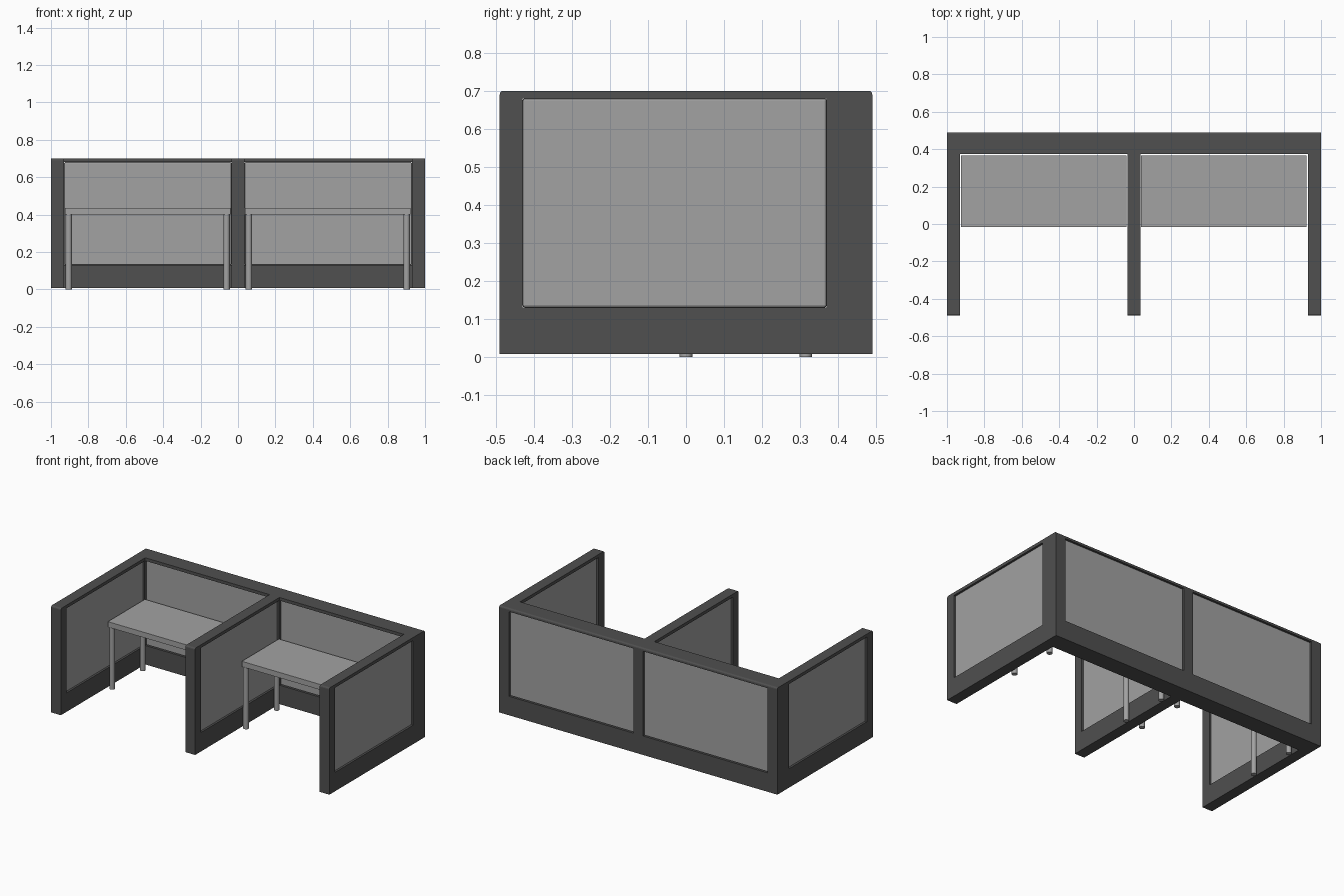
import bpy, bmesh

if "Cube" in bpy.data.objects:
    bpy.data.objects.remove(bpy.data.objects["Cube"])


def finish(name, bm):
    bmesh.ops.recalc_face_normals(bm, faces=bm.faces)
    me = bpy.data.meshes.new(name)
    bm.to_mesh(me)
    bm.free()
    ob = bpy.data.objects.new(name, me)
    bpy.context.collection.objects.link(ob)
    return ob


def box(name, x, y, z, bevel=0.0):
    bm = bmesh.new()
    bmesh.ops.create_cube(bm, size=1)
    for v in bm.verts:
        for i, (a, b) in enumerate((x, y, z)):
            v.co[i] = a if v.co[i] < 0 else b
    if bevel:
        bmesh.ops.bevel(bm, geom=bm.edges[:], offset=bevel, segments=2,
                        profile=0.5, affect='EDGES')
    return finish(name, bm)


def paint(ob, mat):
    ob.data.materials.append(mat)


frame_mat = bpy.data.materials.new("dark_frame")
frame_mat.diffuse_color = (0.08, 0.08, 0.08, 1)
frame_mat.use_nodes = True
frame_mat.node_tree.nodes["Principled BSDF"].inputs["Base Color"].default_value = frame_mat.diffuse_color
desk_mat = bpy.data.materials.new("grey")
desk_mat.diffuse_color = (0.36, 0.36, 0.36, 1)
desk_mat.use_nodes = True
desk_mat.node_tree.nodes["Principled BSDF"].inputs["Base Color"].default_value = desk_mat.diffuse_color

# Partition frame: E-shaped plan, extruded upwards
F, I, B = -0.49, 0.375, 0.49
plan = [(-1, F), (-0.93, F), (-0.93, I), (-0.035, I), (-0.035, F), (0.035, F),
        (0.035, I), (0.93, I), (0.93, F), (1, F), (1, B), (-1, B)]
bm = bmesh.new()
face = bm.faces.new([bm.verts.new((x, y, 0.007)) for x, y in plan])
ext = bmesh.ops.extrude_face_region(bm, geom=[face])
for g in ext['geom']:
    if isinstance(g, bmesh.types.BMVert):
        g.co.z = 0.70
# softened top edges at the front ends and along the back
soft = [e for e in bm.edges if all(v.co.z > 0.6 for v in e.verts)
        and (all(abs(v.co.y - F) < 1e-4 for v in e.verts)
             or all(abs(v.co.y - B) < 1e-4 for v in e.verts))]
bmesh.ops.bevel(bm, geom=soft, offset=0.01, segments=3, profile=0.5, affect='EDGES')
frame = finish("partition_frame", bm)
paint(frame, frame_mat)

# Panel openings: one cut through all three side walls, two through the back
Z = (0.13, 0.68)
cutters = [box("side_opening_cutter", (-1.2, 1.2), (-0.43, 0.37), Z),
           box("left_opening_cutter", (-0.93, -0.035), (0.36, 0.6), Z),
           box("right_opening_cutter", (0.035, 0.93), (0.36, 0.6), Z)]
for c in cutters:
    m = frame.modifiers.new("opening", 'BOOLEAN')
    m.operation, m.solver, m.object = 'DIFFERENCE', 'EXACT', c
bpy.context.view_layer.update()
dg = bpy.context.evaluated_depsgraph_get()
cut_mesh = bpy.data.meshes.new_from_object(frame.evaluated_get(dg))
frame.modifiers.clear()
frame.data = cut_mesh
for c in cutters:
    bpy.data.objects.remove(c)

# Inset panels
R = 0.01
for name, x0, x1 in (("left", -1, -0.93), ("middle", -0.035, 0.035), ("right", 0.93, 1)):
    paint(box(name + "_side_panel", (x0 + R, x1 - R), (-0.43, 0.37), Z, 0.006), desk_mat)
for name, x0, x1 in (("left", -0.93, -0.035), ("right", 0.035, 0.93)):
    paint(box(name + "_back_panel", (x0, x1), (I + R, B - R), Z, 0.006), desk_mat)

# Desks with round legs
for name, x0, x1 in (("left", -0.925, -0.041), ("right", 0.038, 0.922)):
    paint(box(name + "_desktop", (x0, x1), (-0.015, 0.365), (0.40, 0.435)), desk_mat)
    for x in (x0 + 0.02, x1 - 0.02):
        for y in (0.0, 0.315):
            bpy.ops.mesh.primitive_cylinder_add(vertices=16, radius=0.017, depth=0.402,
                                                location=(x, y, 0.201))
            leg = bpy.context.object
            leg.name = name + "_desk_leg"
            paint(leg, desk_mat)
            bpy.ops.object.shade_smooth_by_angle()
